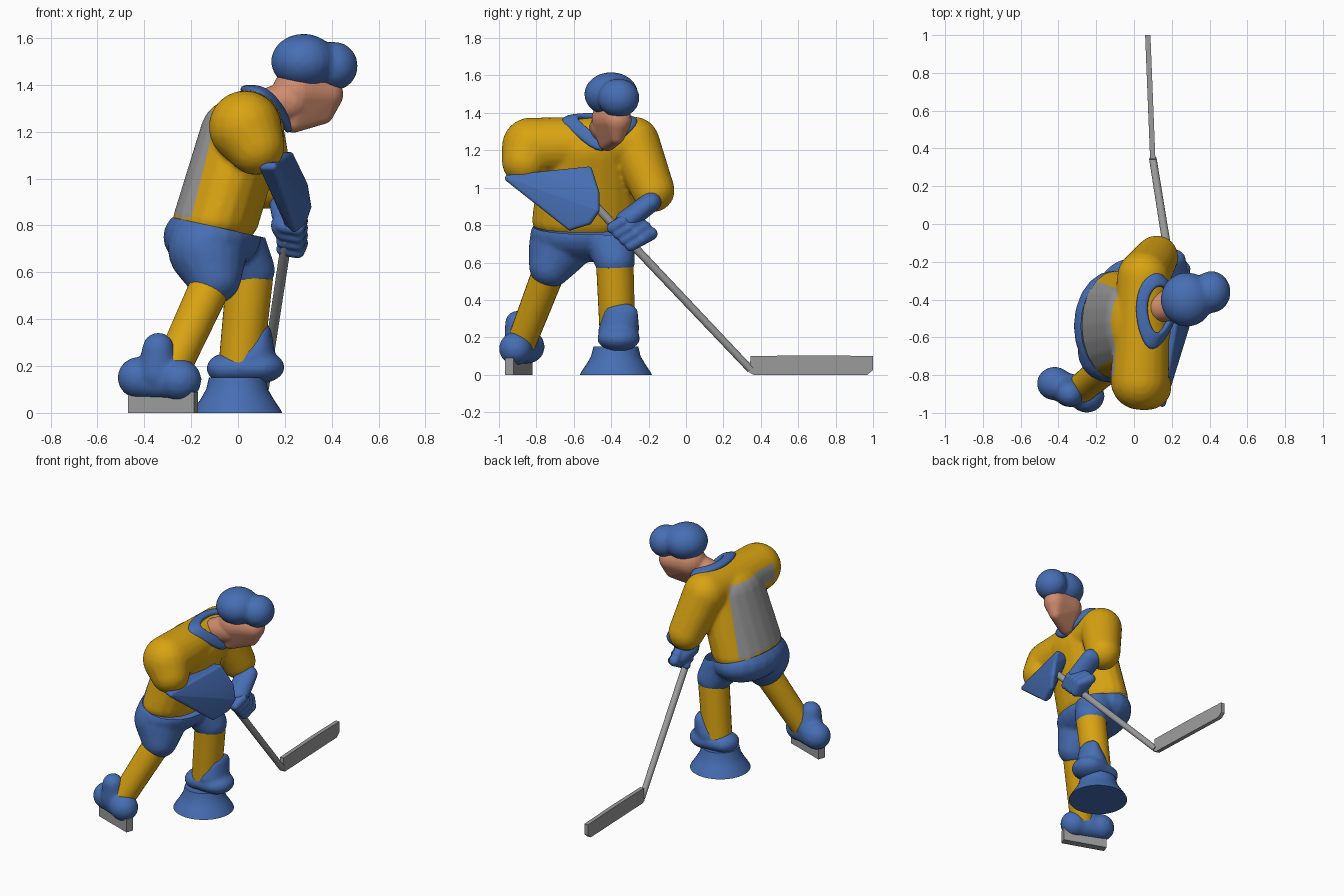
import bpy, bmesh, math
from mathutils import Vector, Matrix

if "Cube" in bpy.data.objects:
    bpy.data.objects.remove(bpy.data.objects["Cube"])


def material(name, rgb):
    m = bpy.data.materials.new(name)
    m.use_nodes = True
    m.diffuse_color = (*rgb, 1)
    bsdf = next(n for n in m.node_tree.nodes if n.type == "BSDF_PRINCIPLED")
    bsdf.inputs["Base Color"].default_value = (*rgb, 1)
    return m


BLUE = material("blue", (0.062, 0.156, 0.455))
GOLD = material("gold", (0.69, 0.366, 0.006))
SKIN = material("skin", (0.63, 0.262, 0.156))
GREY = material("grey", (0.33, 0.33, 0.335))


def finish(name, bm, mat, angle=40):
    """Turn a bmesh into a shaded object."""
    me = bpy.data.meshes.new(name)
    bmesh.ops.recalc_face_normals(bm, faces=bm.faces)
    bm.to_mesh(me)
    bm.free()
    me.materials.append(mat)
    me.shade_smooth()
    me.set_sharp_from_angle(angle=math.radians(angle))
    ob = bpy.data.objects.new(name, me)
    bpy.context.collection.objects.link(ob)
    return ob


def hull(bm, points):
    verts = [bm.verts.new(p) for p in points]
    bmesh.ops.convex_hull(bm, input=verts)
    loose = [v for v in bm.verts if not v.link_faces]
    bmesh.ops.delete(bm, geom=loose, context="VERTS")


def ball_points(x, y, z, rx, ry=None, rz=None):
    """Points over an ellipsoid."""
    ry, rz = ry or rx, rz or rx
    for i in range(1, 12):
        t = math.pi * i / 12
        for j in range(20):
            a = math.tau * j / 20
            yield Vector((x + rx * math.sin(t) * math.cos(a),
                          y + ry * math.sin(t) * math.sin(a), z + rz * math.cos(t)))
    yield Vector((x, y, z + rz))
    yield Vector((x, y, z - rz))


def blob(name, limbs, mat, voxel=0.012, smooth=6):
    """Fuse limbs, each the hull of several balls, into one soft body."""
    bm = bmesh.new()
    for limb in limbs:
        hull(bm, [p for b in limb for p in ball_points(*b)])
    ob = finish(name, bm, mat, 180)
    fuse = ob.modifiers.new("fuse", "REMESH")
    fuse.mode, fuse.voxel_size = "VOXEL", voxel
    soft = ob.modifiers.new("soften", "SMOOTH")
    soft.factor, soft.iterations = 0.5, smooth
    deps = bpy.context.evaluated_depsgraph_get()
    me = bpy.data.meshes.new_from_object(ob.evaluated_get(deps))
    ob.modifiers.clear()
    ob.data = me
    me.materials.clear()
    me.materials.append(mat)
    for p in me.polygons:
        p.material_index = 0
    me.shade_smooth()
    return ob


def cut(ob, point, normal, clear=False):
    """Slice a body along a plane, optionally dropping the outer side."""
    bm = bmesh.new()
    bm.from_mesh(ob.data)
    bmesh.ops.bisect_plane(bm, geom=bm.verts[:] + bm.edges[:] + bm.faces[:],
                           plane_co=point, plane_no=normal, clear_outer=clear)
    bm.to_mesh(ob.data)
    bm.free()


def rod(name, a, b, ra, rb, mat):
    a, b = Vector(a), Vector(b)
    bm = bmesh.new()
    turn = (b - a).to_track_quat("Z", "Y").to_matrix().to_4x4()
    bmesh.ops.create_cone(bm, cap_ends=True, segments=24, radius1=ra, radius2=rb,
                          depth=(b - a).length, matrix=Matrix.Translation((a + b) / 2) @ turn)
    return finish(name, bm, mat)


# jersey with sleeves
right_shoulder = (0.03, -0.83, 1.22, 0.155)
left_shoulder = (0.05, -0.28, 1.24, 0.14)
jersey = blob("jersey", [
    [(-0.095, -0.535, 0.82, 0.185, 0.29, 0.12), (0.02, -0.52, 1.2, 0.18, 0.26, 0.15)],
    [right_shoulder, left_shoulder],
    [right_shoulder, (0.075, -0.86, 1.14, 0.125)],
    [left_shoulder, (0.12, -0.175, 0.985, 0.115)],
], GOLD)
waist, waist_up = Vector((-0.1, 0, 0.795)), Vector((0.22, 0, 1))
cut(jersey, waist, -waist_up, True)

# grey back panel, cut into the jersey
back, back_out = Vector((-0.2, 0, 0.83)), Vector((1, 0, -0.25))
side_a, side_b, top = -0.81, -0.26, 1.29
cut(jersey, back, back_out)
cut(jersey, (0, 0, top), (0, 0, 1))
cut(jersey, (0, side_a, 0), (0, 1, 0))
cut(jersey, (0, side_b, 0), (0, 1, 0))
jersey.data.materials.append(GREY)
for p in jersey.data.polygons:
    c = p.center
    if (c - back).dot(back_out) < 0 and side_a < c.y < side_b and c.z < top \
            and (c - waist).dot(waist_up) > 0.012:
        p.material_index = 1

# shorts
shorts = blob("shorts", [
    [(-0.11, -0.54, 0.75, 0.21, 0.295, 0.15)],
    [(-0.13, -0.67, 0.7, 0.17), (-0.1, -0.725, 0.58, 0.115)],
    [(-0.01, -0.41, 0.72, 0.13), (0.05, -0.38, 0.61, 0.108)],
], BLUE)
cut(shorts, waist, waist_up, True)

# stockings
rod("right_stocking", (-0.11, -0.73, 0.56), (-0.29, -0.88, 0.17), 0.088, 0.078, GOLD)
rod("left_stocking", (0.05, -0.38, 0.58), (0.01, -0.365, 0.18), 0.1, 0.095, GOLD)

# boots
blob("left_boot", [
    [(-0.05, -0.365, 0.19, 0.085, 0.1, 0.065), (0.09, -0.36, 0.195, 0.11, 0.115, 0.07)],
    [(0.06, -0.36, 0.24, 0.1, 0.11, 0.06), (0.1, -0.345, 0.335, 0.045, 0.09, 0.05)],
], BLUE)
blob("right_boot", [
    [(-0.42, -0.845, 0.15, 0.095, 0.09, 0.09)],
    [(-0.25, -0.91, 0.14, 0.095, 0.09, 0.09)],
    [(-0.42, -0.845, 0.14, 0.08), (-0.25, -0.91, 0.135, 0.08)],
    [(-0.34, -0.88, 0.17, 0.09), (-0.34, -0.9, 0.275, 0.068)],
], BLUE)

# right skate runner
bm = bmesh.new()
bmesh.ops.create_cube(bm, size=1, matrix=Matrix.Translation((-0.32, -0.895, 0.045))
                      @ Matrix.Rotation(math.atan2(-0.1, 0.28), 4, "Z")
                      @ Matrix.Diagonal((0.3, 0.05, 0.09, 1)))
finish("right_skate_runner", bm, GREY)

# flared stand under the left boot
bm = bmesh.new()
rings = []
for r, z in [(0.193, 0), (0.187, 0.012), (0.155, 0.06), (0.132, 0.1), (0.12, 0.15)]:
    rings.append([bm.verts.new((r * math.cos(math.tau * i / 40) - 0.004,
                                r * math.sin(math.tau * i / 40) - 0.375, z)) for i in range(40)])
for lo, hi in zip(rings, rings[1:]):
    for i in range(40):
        j = (i + 1) % 40
        bm.faces.new((lo[i], lo[j], hi[j], hi[i]))
bm.faces.new(rings[0])
bm.faces.new(rings[-1])
finish("stand", bm, BLUE)

# head and cap
blob("head", [
    [(0.25, -0.4, 1.37, 0.105), (0.375, -0.365, 1.36, 0.075),
     (0.365, -0.37, 1.275, 0.042), (0.235, -0.42, 1.245, 0.05)],
    [(0.22, -0.42, 1.33, 0.09), (0.14, -0.44, 1.31, 0.08)],
    [(0.4, -0.355, 1.37, 0.04), (0.41, -0.352, 1.335, 0.028)],
], SKIN, 0.008, 4)
blob("cap", [
    [(0.28, -0.4, 1.5, 0.14, 0.145, 0.118)],
    [(0.41, -0.36, 1.48, 0.102, 0.112, 0.104)],
    [(0.28, -0.4, 1.49, 0.1), (0.41, -0.36, 1.485, 0.095)],
], BLUE)

# collar, a V-fronted band around the neck
outer = [(0.0, -0.45, 1.375), (0.03, -0.6, 1.375), (0.09, -0.7, 1.365), (0.18, -0.58, 1.27),
         (0.225, -0.45, 1.16), (0.2, -0.34, 1.26), (0.13, -0.23, 1.35), (0.03, -0.3, 1.375)]
neck = Vector((0.17, -0.44, 1.39))
bm = bmesh.new()
loops = [[bm.verts.new(Vector(p).lerp(neck, t)) for p in outer] for t in (0, 0.2, 0.4)]
for a, b in zip(loops, loops[1:]):
    for i in range(8):
        j = (i + 1) % 8
        bm.faces.new((a[i], a[j], b[j], b[i]))
collar = finish("collar", bm, BLUE, 180)
thick = collar.modifiers.new("thickness", "SOLIDIFY")
thick.thickness, thick.offset = 0.035, 0.2
collar.modifiers.new("round", "SUBSURF").levels = 2
collar.modifiers["round"].render_levels = 2

# right gauntlet, a flat wedge widening toward the stick
bm = bmesh.new()
corners = [(0.11, -0.93, 1.05), (0.15, -0.95, 1.05), (0.15, -0.53, 1.09), (0.22, -0.52, 1.095),
           (0.28, -0.48, 0.97), (0.295, -0.48, 0.88), (0.275, -0.52, 0.82),
           (0.24, -0.62, 0.79), (0.215, -0.62, 0.815)]
hull(bm, [p for c in corners for p in ball_points(*c, 0.018)])
finish("right_gauntlet", bm, BLUE, 50)

# left cuff and gripping glove
blob("left_cuff", [[(0.2, -0.185, 0.925, 0.075, 0.055, 0.055),
                    (0.22, -0.31, 0.83, 0.075, 0.07, 0.05)]], BLUE)
fingers = []
for i in range(4):
    y, z = -0.395 + 0.033 * i, 0.785 - 0.032 * i
    fingers.append([(0.255, y, z, 0.03), (0.27, y + 0.06, z + 0.035, 0.03),
                    (0.22, y + 0.11, z + 0.065, 0.035)])
    fingers.append([(0.255, y, z, 0.03), (0.19, y + 0.02, z + 0.01, 0.028)])
palm = [(0.2, -0.33, 0.8, 0.06), (0.22, -0.25, 0.76, 0.055)]
blob("left_glove", fingers + [palm], BLUE, 0.008, 3)

# stick
rod("stick_shaft", (0.235, -0.5, 0.92), (0.1, 0.345, 0.028), 0.023, 0.02, GREY)
bm = bmesh.new()
outline = [(0.34, 0.01), (0.345, 0.1), (0.7, 0.104), (1, 0.1), (1, 0.025), (0.97, 0), (0.36, 0)]
hull(bm, [(0.113 - 0.04 * y + s, y, z) for y, z in outline for s in (-0.014, 0.014)])
finish("stick_blade", bm, GREY)
